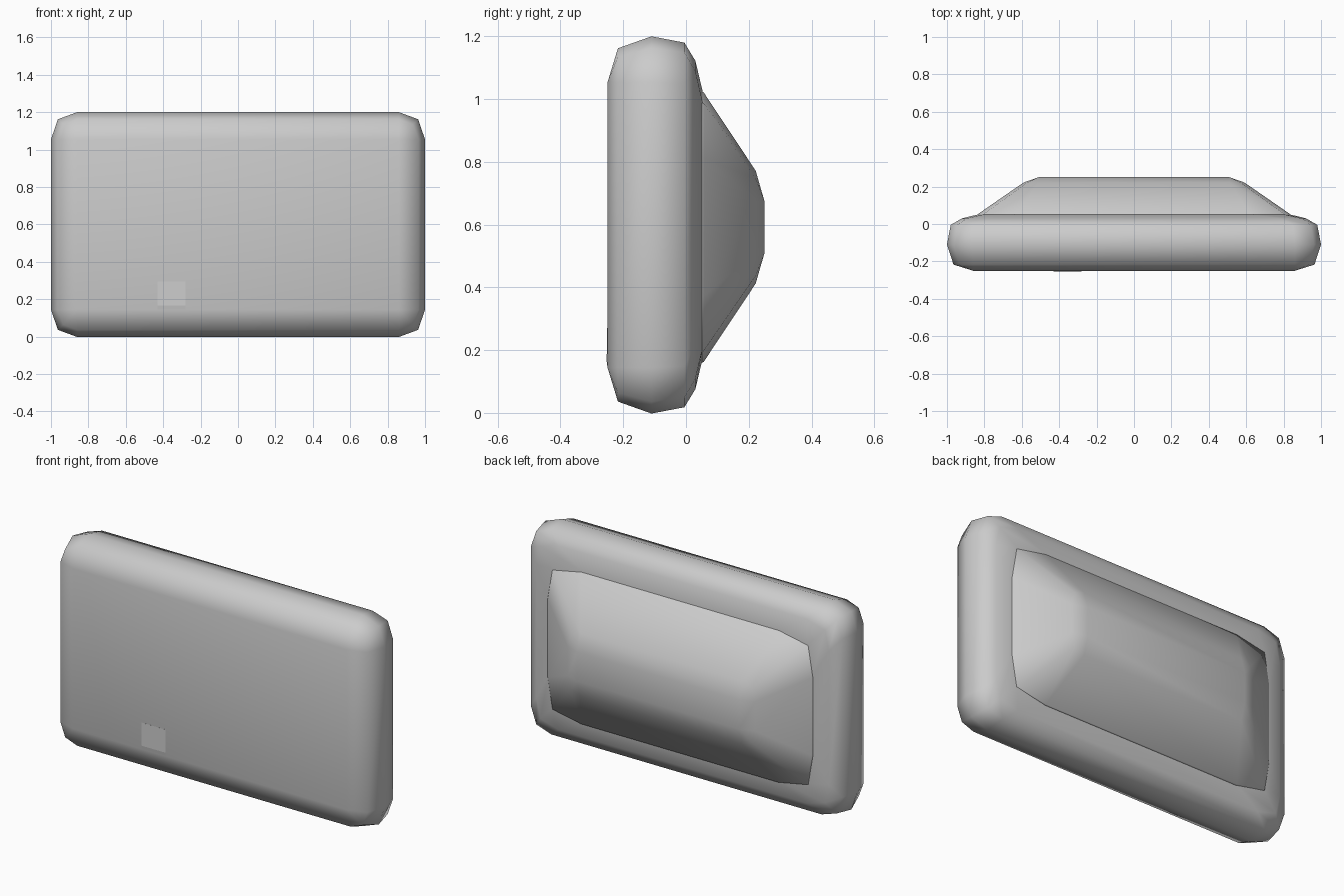
import bpy, bmesh

if "Cube" in bpy.data.objects:
    bpy.data.objects.remove(bpy.data.objects["Cube"])


def loft(name, zc, rings):
    """Skin rounded-rectangle rings stacked along y; each ring is y plus
    three quadrant corner points (x, z) that get mirrored to all corners."""
    bm = bmesh.new()
    loops = []
    for y, a, b, c in rings:
        q = [a, b, c]
        pts = q[:]
        pts += [(-x, z) for x, z in reversed(q)]
        pts += [(-x, -z) for x, z in q]
        pts += [(x, -z) for x, z in reversed(q)]
        loops.append([bm.verts.new((x, y, zc + z)) for x, z in pts])
    for l0, l1 in zip(loops, loops[1:]):
        n = len(l0)
        for i in range(n):
            j = (i + 1) % n
            bm.faces.new((l0[i], l0[j], l1[j], l1[i]))
    bm.faces.new(loops[0])
    bm.faces.new(loops[-1])
    bmesh.ops.remove_doubles(bm, verts=bm.verts, dist=0.0005)
    bmesh.ops.recalc_face_normals(bm, faces=bm.faces)
    return finish(name, bm, True)


def finish(name, bm, smooth):
    me = bpy.data.meshes.new(name)
    bm.to_mesh(me)
    bm.free()
    for p in me.polygons:
        p.use_smooth = smooth
    ob = bpy.data.objects.new(name, me)
    bpy.context.collection.objects.link(ob)
    return ob


# Rounded screen casing
flat = (0.86, 0.455)
loft("screen_casing", 0.599, [
    (-0.25, flat, flat, flat),
    (-0.217, (0.965, 0.455), (0.935, 0.535), (0.86, 0.563)),
    (-0.11, (1.0, 0.455), (0.963, 0.563), (0.86, 0.601)),
    (-0.005, (0.98, 0.45), (0.945, 0.55), (0.85, 0.581)),
    (0.03, (0.92, 0.38), (0.895, 0.49), (0.78, 0.523)),
    (0.052, (0.83, 0.22), (0.80, 0.395), (0.62, 0.43)),
])

# Tapered rear housing
tip = (0.51, 0.083)
loft("rear_housing", 0.592, [
    (0.045, (0.84, 0.22), (0.81, 0.395), (0.62, 0.435)),
    (0.056, (0.83, 0.22), (0.80, 0.395), (0.62, 0.43)),
    (0.222, (0.59, 0.083), (0.57, 0.155), (0.51, 0.18)),
    (0.25, tip, tip, tip),
])

# Small square button on the front
bm = bmesh.new()
profile = [(-0.20, 0.145), (-0.25, 0.145), (-0.253, 0.165), (-0.2505, 0.295), (-0.20, 0.295)]
face = bm.faces.new([bm.verts.new((-0.43, y, z)) for y, z in profile])
ext = bmesh.ops.extrude_face_region(bm, geom=[face])
bmesh.ops.translate(bm, vec=(0.15, 0, 0),
                    verts=[g for g in ext["geom"] if isinstance(g, bmesh.types.BMVert)])
bmesh.ops.recalc_face_normals(bm, faces=bm.faces)
finish("front_button", bm, False)
